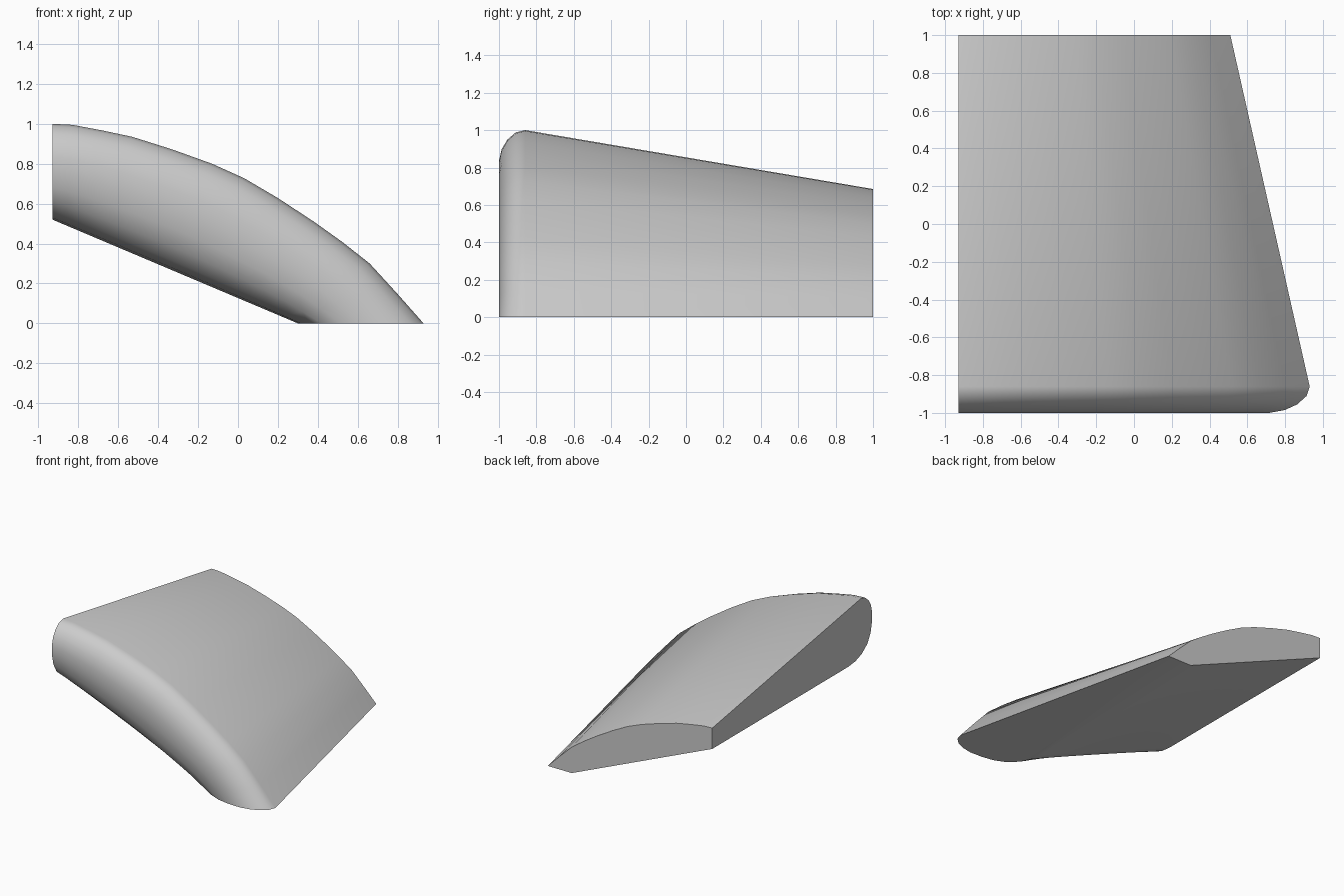
import bpy, bmesh, math

if "Cube" in bpy.data.objects:
    bpy.data.objects.remove(bpy.data.objects["Cube"])

# Crest line of the curved top (x, z) at the front end
CREST = [(-.93, 1), (-.83, .995), (-.68, .967), (-.53, .935), (-.33, .872), (-.13, .80),
         (.03, .728), (.2, .628), (.38, .51), (.52, .41), (.66, .3), (.8, .147), (.93, 0)]
# Rounded cross-section: (y, fraction of the height from underside to crest)
SECTION = [(1, 0), (1, 1), (-.86, 1), (-.91, .975), (-.955, .895), (-.985, .79), (-1, .66),
           (-.997, .5), (-.98, .34), (-.94, .19), (-.87, .08), (-.79, .02), (-.70, 0)]


def surface_point(crest, y, f):
    x, z = crest
    t = (x + .93) / 1.86
    back = max(0, (y + .86) / 1.86)             # taper towards the back
    top_x = -.93 + t * (1.86 - .42 * back)
    top_z = z * (1 - .315 * back)
    low_x, low_z = -.93 + 1.23 * t, .52 * (1 - t)   # sloping flat underside
    return (low_x + f * (top_x - low_x), y, low_z + f * (top_z - low_z))


# Loft the cross-section along the crest
bm = bmesh.new()
rings = [[bm.verts.new(surface_point(c, y, f)) for y, f in SECTION] for c in CREST]
n = len(SECTION)
for a, b in zip(rings, rings[1:]):
    for i in range(n):
        k = (i + 1) % n
        bm.faces.new((a[i], a[k], b[k], b[i]))

# Flat cut on the left and flat foot on the ground
bm.faces.new(rings[0])
bm.faces.new(rings[-1])
bmesh.ops.recalc_face_normals(bm, faces=bm.faces[:])

mesh = bpy.data.meshes.new("curved_wedge")
bm.to_mesh(mesh)
bm.free()
wedge = bpy.data.objects.new("curved_wedge", mesh)
bpy.context.collection.objects.link(wedge)

# Smooth rounded surfaces with sharp flat cuts
bpy.context.view_layer.objects.active = wedge
wedge.select_set(True)
bpy.ops.object.shade_smooth_by_angle(angle=math.radians(32))
